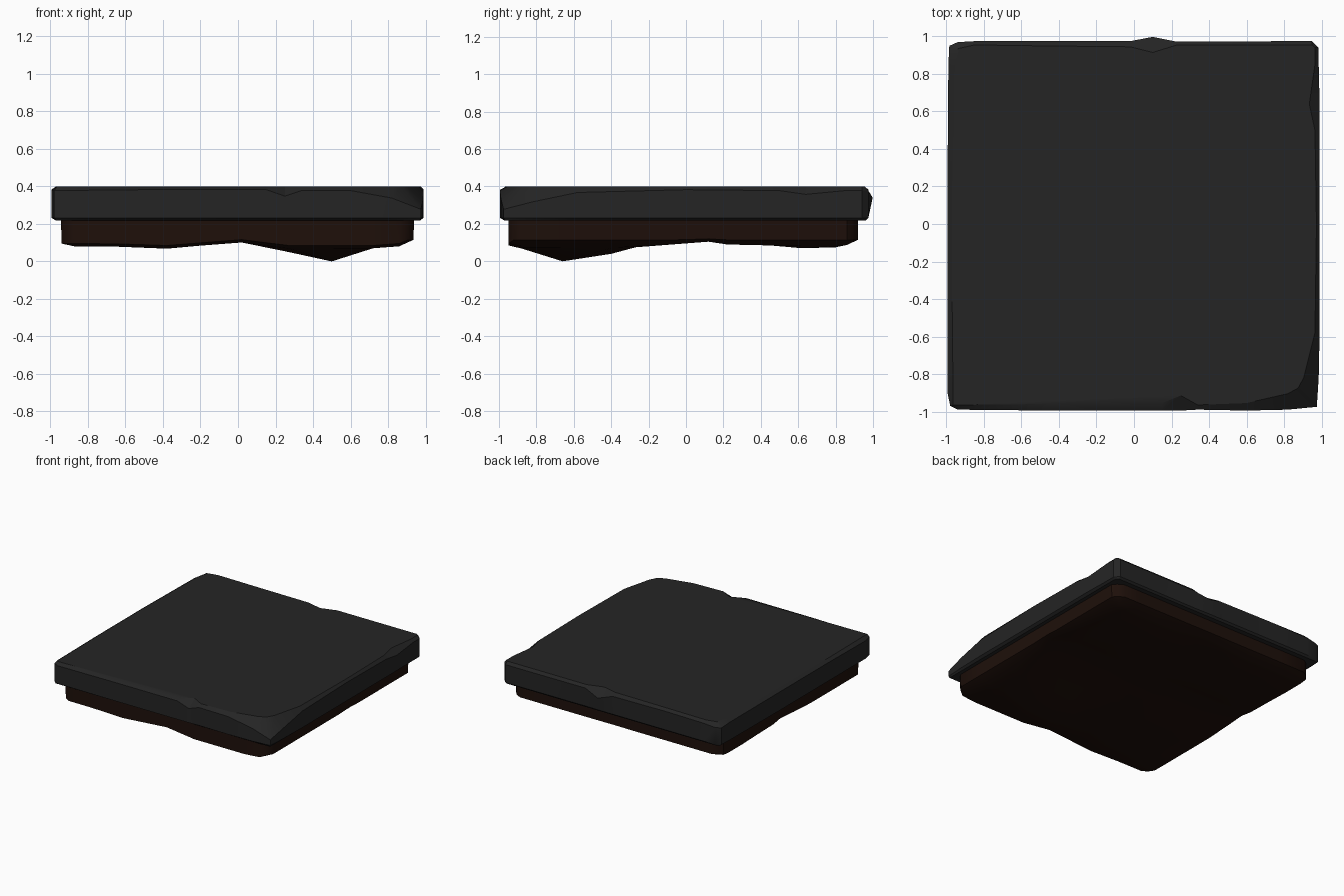
import bpy, bmesh
from math import radians

if "Cube" in bpy.data.objects:
    bpy.data.objects.remove(bpy.data.objects["Cube"])


def interp(pts, t):
    if t <= pts[0][0]:
        return pts[0][1]
    for (a, u), (b, v) in zip(pts, pts[1:]):
        if t <= b:
            return u + (v - u) * (t - a) / (b - a)
    return pts[-1][1]


def finish(bm, name, colour, angle):
    bmesh.ops.recalc_face_normals(bm, faces=bm.faces)
    mesh = bpy.data.meshes.new(name)
    bm.to_mesh(mesh)
    bm.free()
    obj = bpy.data.objects.new(name, mesh)
    bpy.context.collection.objects.link(obj)
    mat = bpy.data.materials.new(name + "_colour")
    mat.diffuse_color = (*colour, 1)
    mat.use_nodes = True
    mat.node_tree.nodes["Principled BSDF"].inputs["Base Color"].default_value = mat.diffuse_color
    mesh.materials.append(mat)
    bpy.ops.object.select_all(action='DESELECT')
    obj.select_set(True)
    bpy.context.view_layer.objects.active = obj
    bpy.ops.object.shade_smooth_by_angle(angle=radians(angle))
    return obj


# Stone slab: worn outline (x, y, top chamfer width, top chamfer depth)
outline = [
    (-0.94, -0.99, .02, .02), (-0.45, -0.995, .025, .015), (0.15, -0.995, .03, .015),
    (0.25, -0.995, .07, .05), (0.34, -0.99, .02, .02), (0.60, -0.995, .03, .02),
    (0.82, -0.99, .08, .06), (0.975, -0.975, .11, .12), (0.985, -0.82, .08, .08),
    (0.99, -0.58, .02, .03), (0.99, 0.0, .012, .015), (0.99, 0.50, .02, .02),
    (0.99, 0.64, .05, .04), (0.985, 0.85, .02, .02), (0.985, 0.94, .02, .02),
    (0.95, 0.975, .02, .02), (0.80, 0.975, .02, .02), (0.23, 0.972, .02, .02),
    (0.10, 0.998, .06, .03), (-0.02, 0.975, .03, .02), (-0.50, 0.975, .025, .015),
    (-0.85, 0.975, .02, .02), (-0.94, 0.97, .04, .03), (-0.985, 0.95, .05, .03),
    (-0.99, 0.85, .03, .02), (-0.995, 0.20, .015, .015), (-0.995, -0.40, .015, .015),
    (-0.995, -0.90, .02, .02), (-0.98, -0.97, .02, .02),
]


def inset(x, y, d):
    # pull a point in from the slab's sides
    lim = 0.975 - d
    return max(-lim - .01, min(lim + .01, x)), max(-lim - .01, min(lim, y))


bm = bmesh.new()
rings = [[], [], [], []]
for x, y, w, d in outline:
    bx, by = inset(x, y, .015)
    mx, my = inset(x, y, 0)
    tx, ty = inset(x, y, w)
    rings[0].append(bm.verts.new((bx, by, .218)))
    rings[1].append(bm.verts.new((mx if y > .98 else x, my if y > .98 else y, .232)))
    rings[2].append(bm.verts.new((x, y, .34 if y > .98 else .398 - d)))
    rings[3].append(bm.verts.new((tx, ty, .40)))
n = len(outline)
for lo, hi in zip(rings, rings[1:]):
    for i in range(n):
        j = (i + 1) % n
        bm.faces.new((lo[i], lo[j], hi[j], hi[i]))
bm.faces.new(rings[3])
bm.faces.new(rings[0][::-1])
finish(bm, "stone_slab", (.018, .018, .018), 30)

# Earth base: underside height from a profile along x and a profile along y
along_x = [(-.94, .08), (-.45, .078), (-.38, .068), (0, .102), (.04, .10), (.5, 0),
           (.72, .07), (.85, .078), (.935, .10)]
along_y = [(-.95, .07), (-.90, .075), (-.66, 0), (-.4, .04), (-.27, .075), (.12, .105),
           (.22, .09), (.45, .085), (.62, .07), (.8, .075), (.92, .10)]
xs = [-.94, -.87, -.65, -.38, -.2, .02, .27, .5, .72, .86, .935]
ys = [-.95, -.88, -.66, -.4, -.27, -.05, .12, .22, .45, .62, .8, .86, .92]
bm = bmesh.new()
grid = []
for i, x in enumerate(xs):
    row = []
    for j, y in enumerate(ys):
        ex, ey = i in (0, len(xs) - 1), j in (0, len(ys) - 1)
        z = max(interp(along_x, x), interp(along_y, y))
        px, py = x, y
        if ex or ey:
            z += .015
            if ex and ey:
                px, py = x * .97, y * .97
        row.append(bm.verts.new((px, py, z)))
    grid.append(row)
for a, b in zip(grid, grid[1:]):
    for j in range(len(ys) - 1):
        bm.faces.new((a[j], a[j + 1], b[j + 1], b[j]))
# Walls rise from the rim of the underside into the slab
rim = [e for e in bm.edges if e.is_boundary]
ext = bmesh.ops.extrude_edge_only(bm, edges=rim)
top = [v for v in ext["geom"] if isinstance(v, bmesh.types.BMVert)]
for v in top:
    v.co.x *= 1.005
    v.co.z = .222
bmesh.ops.contextual_create(bm, geom=[e for e in ext["geom"]
                                      if isinstance(e, bmesh.types.BMEdge) and e.is_boundary])
finish(bm, "earth_base", (.013, .005, .003), 40)
